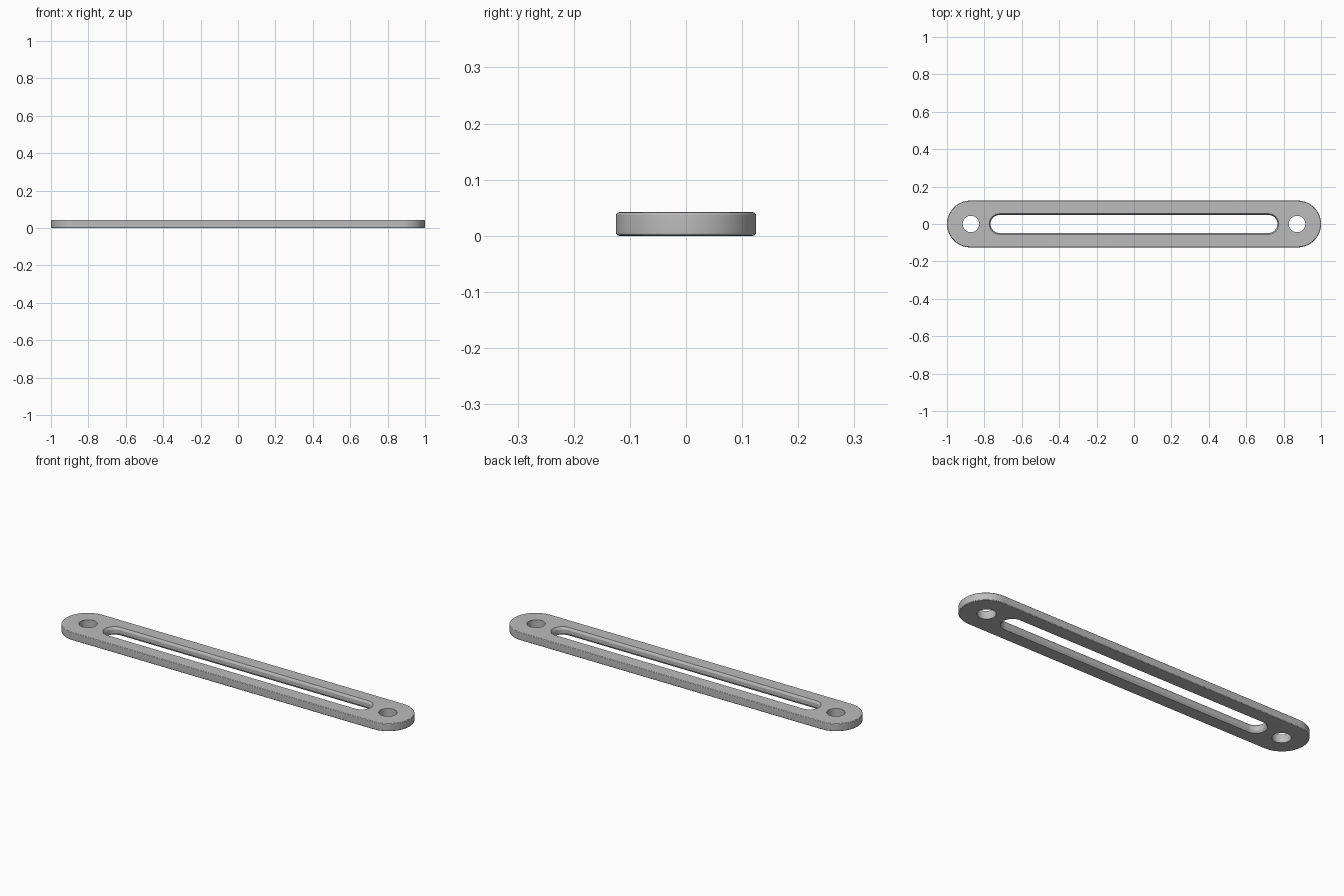
import bpy, bmesh
from math import pi, cos, sin, radians

old = bpy.data.objects.get("Cube")
if old:
    bpy.data.objects.remove(old, do_unlink=True)

T = 0.042      # plate thickness
ROUND = 0.006  # rounded outer edge

metal = bpy.data.materials.new("grey metal")
metal.use_nodes = True
colour = (0.5, 0.5, 0.5, 1)
metal.diffuse_color = colour
metal.node_tree.nodes["Principled BSDF"].inputs["Base Color"].default_value = colour


def stadium(cx, straight, r, n=24):
    """Outline of a round-ended bar; straight = 0 gives a circle."""
    pts = []
    for side, start in ((1, -pi / 2), (-1, pi / 2)):
        for i in range(n + 1 if straight else n):
            a = start + pi * i / n
            pts.append((cx + side * straight + r * cos(a), r * sin(a)))
    return pts


def wall(bm, cx, straight, profile, n=24):
    """Loft a wall through (radius, height) steps; return its end edges."""
    rings = [[bm.verts.new((x, y, z)) for x, y in stadium(cx, straight, r, n)]
             for r, z in profile]
    for a, b in zip(rings, rings[1:]):
        for i in range(len(a)):
            j = (i + 1) % len(a)
            bm.faces.new((a[i], a[j], b[j], b[i]))
    return [[bm.edges.get((ring[i - 1], ring[i])) for i in range(len(ring))]
            for ring in (rings[0], rings[-1])]


bm = bmesh.new()

# Outer rim with rounded edges
arc = [(ROUND * (1 - sin(a)), ROUND * (1 - cos(a)))
       for a in (radians(d) for d in (0, 30, 60, 90))]
rim = [(0.125 - dx, dz) for dx, dz in arc]
rim += [(0.125 - dx, T - dz) for dx, dz in reversed(arc)]
ends = [wall(bm, 0, 0.875, rim, 32)]

# Long slot, bevelled from both faces
slot = [(0.055, 0), (0.048, 0.012), (0.048, T - 0.012), (0.055, T)]
ends.append(wall(bm, 0, 0.719, slot))

# Screw holes
for x in (-0.872, 0.872):
    ends.append(wall(bm, x, 0, [(0.044, 0), (0.044, T)]))

# Flat bottom and top faces between the outlines
for k in (0, 1):
    edges = [e for pair in ends for e in pair[k]]
    bmesh.ops.triangle_fill(bm, edges=edges, use_beauty=True)
bmesh.ops.recalc_face_normals(bm, faces=bm.faces)

mesh = bpy.data.meshes.new("slotted_plate")
bm.to_mesh(mesh)
bm.free()
mesh.materials.append(metal)
plate = bpy.data.objects.new("slotted_plate", mesh)
bpy.context.collection.objects.link(plate)

# Smooth curves, crisp slot and hole edges
bpy.ops.object.select_all(action="DESELECT")
plate.select_set(True)
bpy.context.view_layer.objects.active = plate
bpy.ops.object.shade_smooth_by_angle(angle=radians(29))
weighted = plate.modifiers.new("weighted_normals", "WEIGHTED_NORMAL")
weighted.keep_sharp = True
